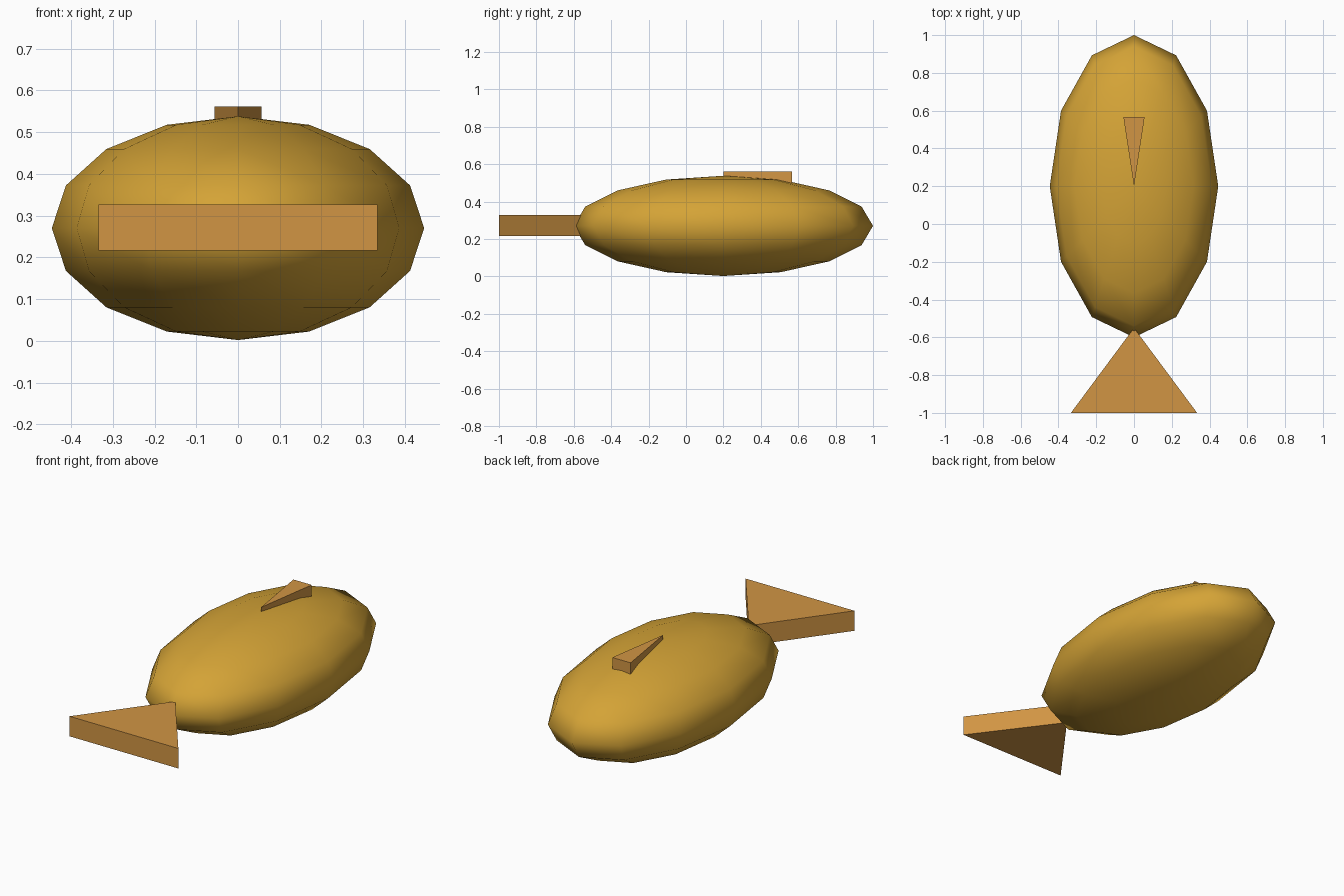
import bpy
import bmesh
from mathutils import Vector

cube = bpy.data.objects.get("Cube")
if cube:
    bpy.data.objects.remove(cube, do_unlink=True)


def make_material(name, srgb):
    linear = [((c / 255 + 0.055) / 1.055) ** 2.4 for c in srgb] + [1.0]
    mat = bpy.data.materials.new(name)
    mat.use_nodes = True
    mat.diffuse_color = linear
    bsdf = next(n for n in mat.node_tree.nodes if n.type == "BSDF_PRINCIPLED")
    bsdf.inputs["Base Color"].default_value = linear
    return mat


def triangle_prism(name, tip_y, base_y, half_width, bottom, top, mat):
    """Flat triangle with its tip on the centre line, extruded upwards."""
    bm = bmesh.new()
    outline = [(0, tip_y), (-half_width, base_y), (half_width, base_y)]
    face = bm.faces.new([bm.verts.new((x, y, bottom)) for x, y in outline])
    result = bmesh.ops.extrude_face_region(bm, geom=[face])
    raised = [g for g in result["geom"] if isinstance(g, bmesh.types.BMVert)]
    bmesh.ops.translate(bm, verts=raised, vec=Vector((0, 0, top - bottom)))
    bmesh.ops.recalc_face_normals(bm, faces=bm.faces[:])
    mesh = bpy.data.meshes.new(name)
    bm.to_mesh(mesh)
    bm.free()
    mesh.materials.append(mat)
    obj = bpy.data.objects.new(name, mesh)
    bpy.context.collection.objects.link(obj)
    return obj


gold = make_material("gold", (212, 163, 54))
amber = make_material("amber", (209, 149, 68))

# Body: stretched low-poly sphere, smooth shaded
bpy.ops.mesh.primitive_uv_sphere_add(segments=12, ring_count=8, radius=1,
                                     location=(0, 0.2, 0.27))
body = bpy.context.object
body.name = "body"
body.scale = (0.446, 0.8, 0.268)
bpy.ops.object.transform_apply(location=False, rotation=False, scale=True)
bpy.ops.object.shade_smooth()
body.data.materials.append(gold)

# Tail fin at the front end and small fin on the back
triangle_prism("tail_fin", -0.55, -1.0, 0.334, 0.216, 0.327, amber)
triangle_prism("top_fin", 0.2, 0.566, 0.056, 0.45, 0.562, amber)
